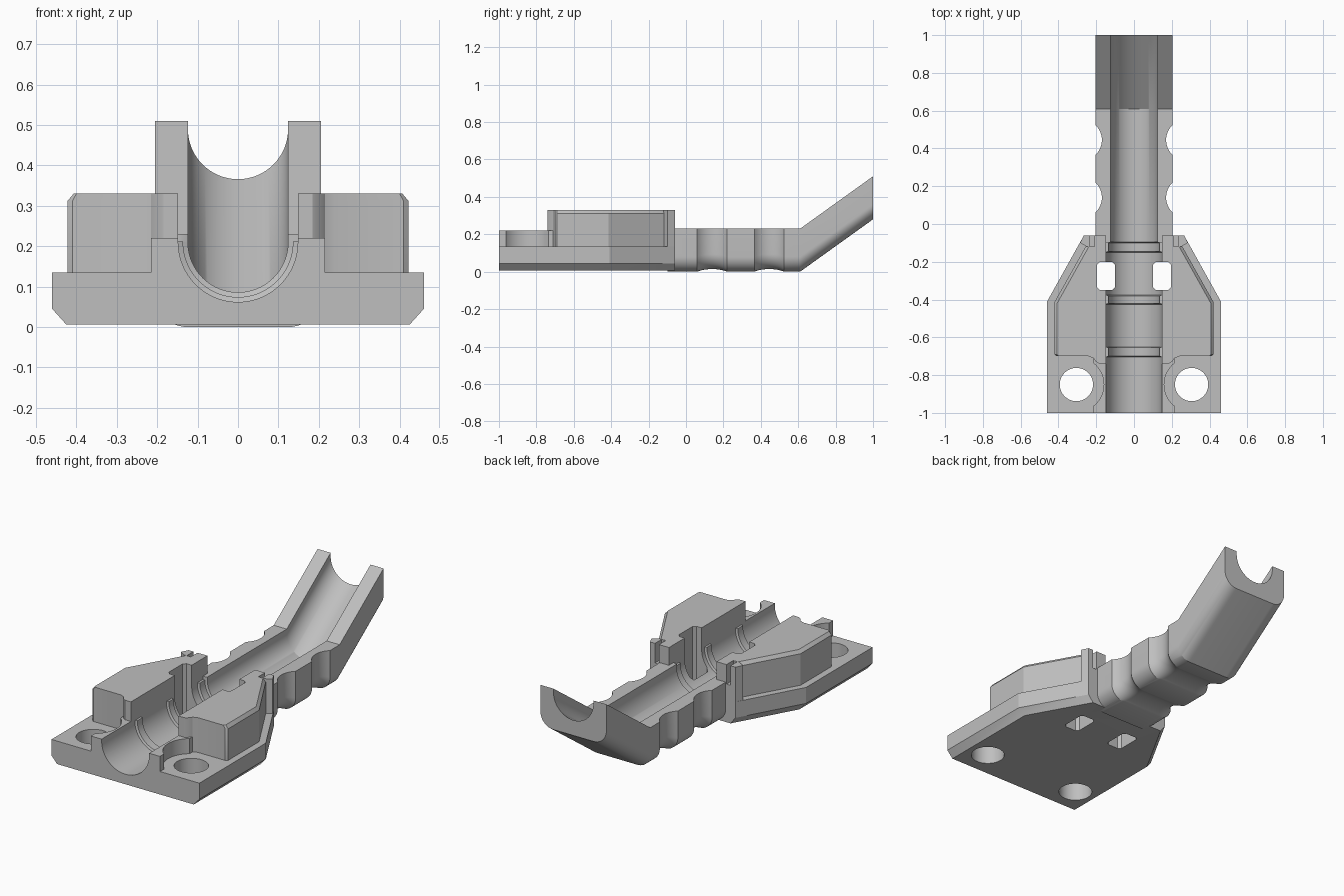
import bpy, bmesh
from math import sin, cos, pi, sqrt, radians

cube = bpy.data.objects.get("Cube")
if cube:
    bpy.data.objects.remove(cube, do_unlink=True)

grey = bpy.data.materials.new("plain grey")
grey.use_nodes = True
colour = (0.52, 0.52, 0.52, 1)
grey.diffuse_color = colour
grey.node_tree.nodes["Principled BSDF"].inputs["Base Color"].default_value = colour


def loft(name, rings):
    """Closed solid through rings of equal point count."""
    bm = bmesh.new()
    loops = [[bm.verts.new(p) for p in ring] for ring in rings]
    n = len(loops[0])
    for a, b in zip(loops, loops[1:]):
        for i in range(n):
            j = (i + 1) % n
            bm.faces.new((a[i], a[j], b[j], b[i]))
    bm.faces.new(loops[0])
    bm.faces.new(loops[-1])
    bmesh.ops.recalc_face_normals(bm, faces=bm.faces)
    mesh = bpy.data.meshes.new(name)
    bm.to_mesh(mesh)
    bm.free()
    mesh.materials.append(grey)
    ob = bpy.data.objects.new(name, mesh)
    bpy.context.collection.objects.link(ob)
    return ob


def prism(name, layers, side=1):
    """Stack outlines given as (z, points) layers."""
    return loft(name, [[(x * side, y, z) for x, y in pts] for z, pts in layers])


def box(name, x0, x1, y0, y1, z0, z1, side=1):
    pts = [(x0, y0), (x1, y0), (x1, y1), (x0, y1)]
    return prism(name, [(z0, pts), (z1, pts)], side)


def disc(name, x, y, r, z0, z1):
    pts = [(x + r * cos(a * pi / 32), y + r * sin(a * pi / 32)) for a in range(64)]
    return prism(name, [(z0, pts), (z1, pts)])


def combine(target, tool, operation):
    tool.hide_render = True
    mod = target.modifiers.new("cut", 'BOOLEAN')
    mod.operation = operation
    mod.solver = 'EXACT'
    mod.object = tool
    bpy.context.view_layer.objects.active = target
    bpy.ops.object.modifier_apply(modifier=mod.name)
    bpy.data.objects.remove(tool, do_unlink=True)


def mirrored(half):
    return half + [(-x, y) for x, y in reversed(half)]


def rise(y):
    """Height gained along the sloping end of the arm."""
    return max(0, y - 0.61) * 0.28 / 0.39


# Base plate with chamfered lower edge
low = mirrored([(0.425, -1), (0.425, -0.4), (0.235, -0.06)])
full = mirrored([(0.46, -1), (0.46, -0.41), (0.265, -0.06)])
body = prism("clamp_body", [(0.006, low), (0.045, full), (0.135, full)])

# Collar walls along the channel, relieved around the screw holes
core = box("collar", -0.215, 0.215, -1, -0.08, 0.1, 0.22)
for s in (1, -1):
    combine(core, disc("relief", s * 0.305, -0.85, 0.145, 0.135, 0.4), 'DIFFERENCE')
combine(body, core, 'UNION')

# Raised side blocks with a chamfered top rim and a slotted rear tab
outer = [(0.12, -0.74), (0.185, -0.74), (0.2, -0.73), (0.215, -0.71), (0.24, -0.7),
         (0.41, -0.7), (0.422, -0.69), (0.422, -0.415), (0.245, -0.1), (0.12, -0.1)]
inner = [(0.12, -0.74), (0.185, -0.74), (0.2, -0.73), (0.215, -0.71), (0.24, -0.7),
         (0.4, -0.7), (0.407, -0.69), (0.407, -0.42), (0.228, -0.1), (0.12, -0.1)]
tab = [(0.12, -0.13), (0.3, -0.13), (0.265, -0.06), (0.12, -0.06)]
tab[1] = (0.285, -0.1)
tab.insert(1, (0.25, -0.12))
for s in (1, -1):
    block = prism("block", [(0.1, outer), (0.312, outer), (0.33, inner)], s)
    combine(block, prism("tab", [(0.1, tab), (0.33, tab)], s), 'UNION')
    combine(block, box("slot", 0.21, 0.235, -0.12, 0, 0.22, 0.5, s), 'DIFFERENCE')
    combine(body, block, 'UNION')


# Arm with two rounded waists and a sloping end
def arm_ring(y, depth):
    w, zb, r = 0.205 - depth, depth * 0.4, 0.08
    half = [(w, 0.23)]
    for i in range(13):
        a = i / 12 * pi / 2
        half.append((w - r + r * cos(a), zb + r - r * sin(a)))
    return [(x, y, z + rise(y)) for x, z in mirrored(half)]


rings = [arm_ring(-0.1, 0)]
for centre in (0.14, 0.445):
    for i in range(17):
        t = -0.08 + 0.01 * i
        rings.append(arm_ring(centre + t, max(0, sqrt(0.109 ** 2 - t * t) - 0.074)))
rings += [arm_ring(0.61, 0), arm_ring(1, 0)]
combine(body, loft("arm", rings), 'UNION')


# Round-bottomed channel with ribs, following the arm
def channel_ring(y, r):
    half = [(r, 0.6)]
    half += [(r * cos(i * pi / 48), 0.21 - r * sin(i * pi / 48)) for i in range(24)]
    pts = half + [(0, 0.21 - r)] + [(-x, z) for x, z in reversed(half)]
    return [(x, y, z + rise(y)) for x, z in pts]


wide, rib, narrow = 0.148, 0.136, 0.124
steps = [(-1.1, wide), (-0.705, wide), (-0.7, rib), (-0.655, rib), (-0.65, wide),
         (-0.425, wide), (-0.42, rib), (-0.38, rib), (-0.375, wide),
         (-0.15, wide), (-0.145, rib), (-0.1, rib), (-0.095, narrow),
         (0.61, narrow), (1.1, narrow)]
combine(body, loft("channel", [channel_ring(y, r) for y, r in steps]), 'DIFFERENCE')
combine(body, box("upper_gap", -wide, wide, -1.2, -0.1, 0.212, 0.7), 'DIFFERENCE')
combine(body, box("rear_gap", -wide, wide, -0.11, 0.01, 0.23, 0.7), 'DIFFERENCE')

# Screw holes and strap windows
for s in (1, -1):
    combine(body, disc("screw_hole", s * 0.305, -0.85, 0.088, -0.2, 0.5), 'DIFFERENCE')
    c = 0.015
    win = [(0.1 + c, -0.35), (0.195 - c, -0.35), (0.195, -0.35 + c), (0.195, -0.2 - c),
           (0.195 - c, -0.2), (0.1 + c, -0.2), (0.1, -0.2 - c), (0.1, -0.35 + c)]
    combine(body, prism("window", [(-0.2, win), (0.8, win)], s), 'DIFFERENCE')

# Smooth curves, sharp edges
bpy.ops.object.select_all(action='DESELECT')
body.select_set(True)
bpy.context.view_layer.objects.active = body
bpy.ops.object.shade_smooth_by_angle(angle=radians(28))
